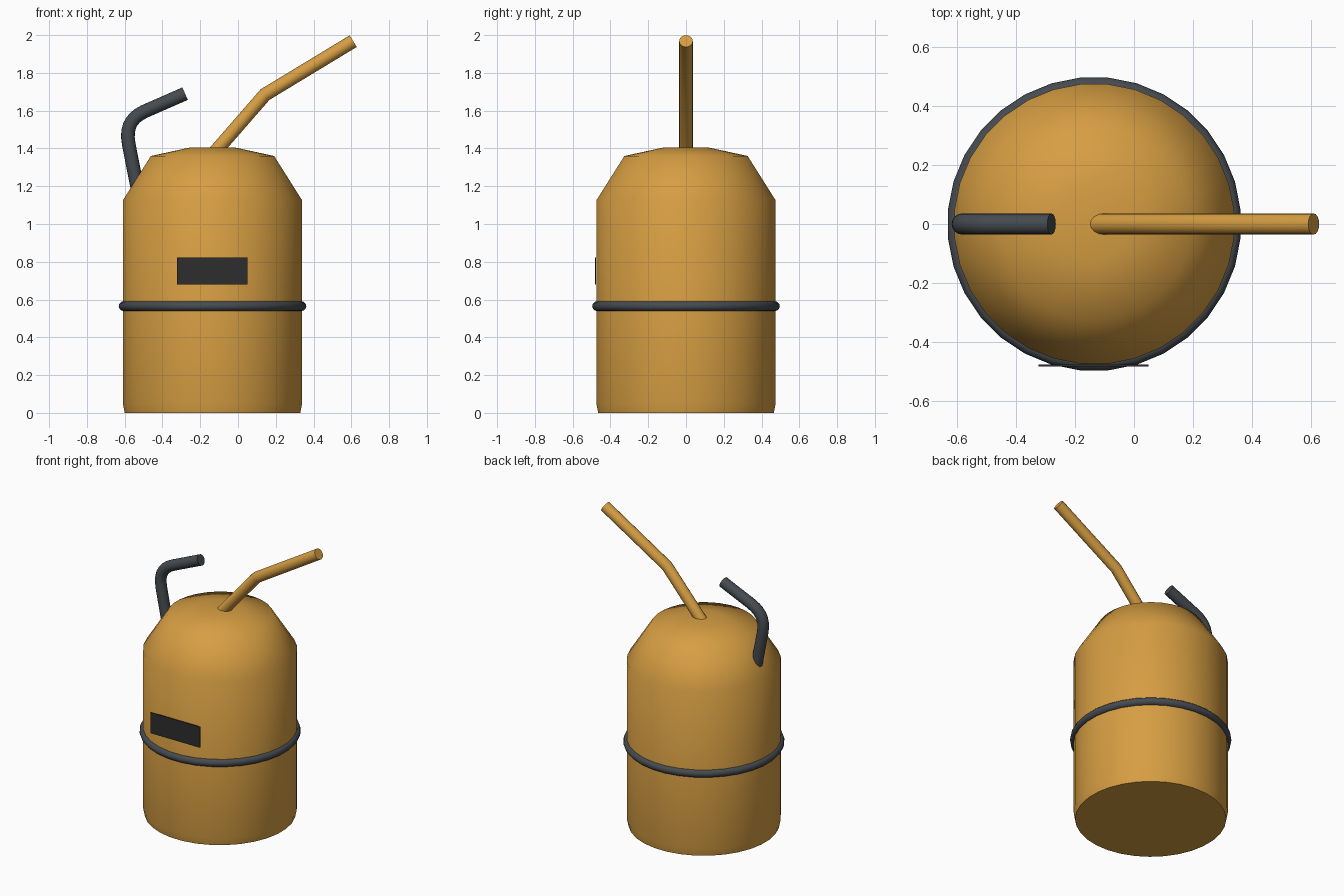
import bpy
import bmesh
import math
from mathutils import Vector, geometry

cube = bpy.data.objects.get("Cube")
if cube:
    bpy.data.objects.remove(cube, do_unlink=True)

CENTRE_X = -0.135
SIDES = 32


def material(name, colour):
    mat = bpy.data.materials.new(name)
    mat.use_nodes = True
    mat.diffuse_color = (*colour, 1)
    mat.node_tree.nodes["Principled BSDF"].inputs["Base Color"].default_value = (*colour, 1)
    return mat


amber = material("amber", (0.67, 0.34, 0.055))
slate = material("slate grey", (0.06, 0.07, 0.08))
charcoal = material("charcoal", (0.026, 0.026, 0.027))


def finish(name, bm, mat, angle=35):
    """Turn a bmesh into a named object with smooth shading up to an angle."""
    bmesh.ops.recalc_face_normals(bm, faces=bm.faces)
    mesh = bpy.data.meshes.new(name)
    bm.to_mesh(mesh)
    bm.free()
    mesh.materials.append(mat)
    obj = bpy.data.objects.new(name, mesh)
    bpy.context.collection.objects.link(obj)
    bpy.ops.object.select_all(action='DESELECT')
    obj.select_set(True)
    bpy.context.view_layer.objects.active = obj
    bpy.ops.object.shade_smooth_by_angle(angle=math.radians(angle))
    return obj


def skin(bm, rings, closed=False):
    """Bridge successive rings of vertices; cap the ends unless closed."""
    pairs = list(zip(rings, rings[1:]))
    if closed:
        pairs.append((rings[-1], rings[0]))
    else:
        bm.faces.new(rings[0])
        bm.faces.new(rings[-1])
    for low, high in pairs:
        for i in range(len(low)):
            j = (i + 1) % len(low)
            bm.faces.new((low[i], low[j], high[j], high[i]))


def lathe(name, profile, mat, closed=False, angle=35):
    """Revolve (radius, z) points around the vertical axis of the body."""
    bm = bmesh.new()
    rings = []
    for radius, z in profile:
        turns = [math.tau * (i + 0.5) / SIDES for i in range(SIDES)]
        rings.append([bm.verts.new((CENTRE_X + radius * math.cos(a), radius * math.sin(a), z))
                      for a in turns])
    skin(bm, rings, closed)
    return finish(name, bm, mat, angle)


def tube(name, path, radius, mat, sides=16):
    """Sweep a circle along a path in the xz plane with mitred bends."""
    bm = bmesh.new()
    rings = []
    for i, p in enumerate(path):
        before = (p - path[i - 1]).normalized() if i else None
        after = (path[i + 1] - p).normalized() if i < len(path) - 1 else None
        before, after = before or after, after or before
        along = (before + after).normalized()
        across = Vector((-along.z, 0, along.x)) / along.dot(after)
        ring = []
        for k in range(sides):
            a = math.tau * k / sides
            offset = across * math.cos(a) + Vector((0, 1, 0)) * math.sin(a)
            ring.append(bm.verts.new(p + offset * radius))
        rings.append(ring)
    skin(bm, rings)
    return finish(name, bm, mat, 45)


def xz(x, z):
    return Vector((x, 0, z))


# Container body with a sloped shoulder and shallow top
lathe("body", [(0.467, 0), (0.477, 0.05), (0.477, 1.125), (0.328, 1.36), (0.12, 1.405)],
      amber, angle=60)

# Round band about the middle
band = [(0.473 + 0.026 * math.cos(math.tau * k / 12), 0.565 + 0.026 * math.sin(math.tau * k / 12))
        for k in range(12)]
lathe("band", band, slate, closed=True)

# Bent drinking straw
tube("straw", [xz(-0.14, 1.36), xz(0.143, 1.685), xz(0.61, 1.968)], 0.036, amber)

# Curved handle rising from the shoulder
bend = geometry.interpolate_bezier(xz(-0.578, 1.42), xz(-0.60, 1.53), xz(-0.55, 1.575),
                                   xz(-0.47, 1.607), 9)
tube("handle", [xz(-0.525, 1.15), *bend, xz(-0.28, 1.69)], 0.036, slate)

# Flat nameplate on the front
bm = bmesh.new()
bmesh.ops.create_cube(bm, size=1)
bmesh.ops.scale(bm, vec=(0.374, 0.006, 0.142), verts=bm.verts)
bmesh.ops.translate(bm, vec=(CENTRE_X - 0.002, -0.48, 0.752), verts=bm.verts)
finish("nameplate", bm, charcoal)
